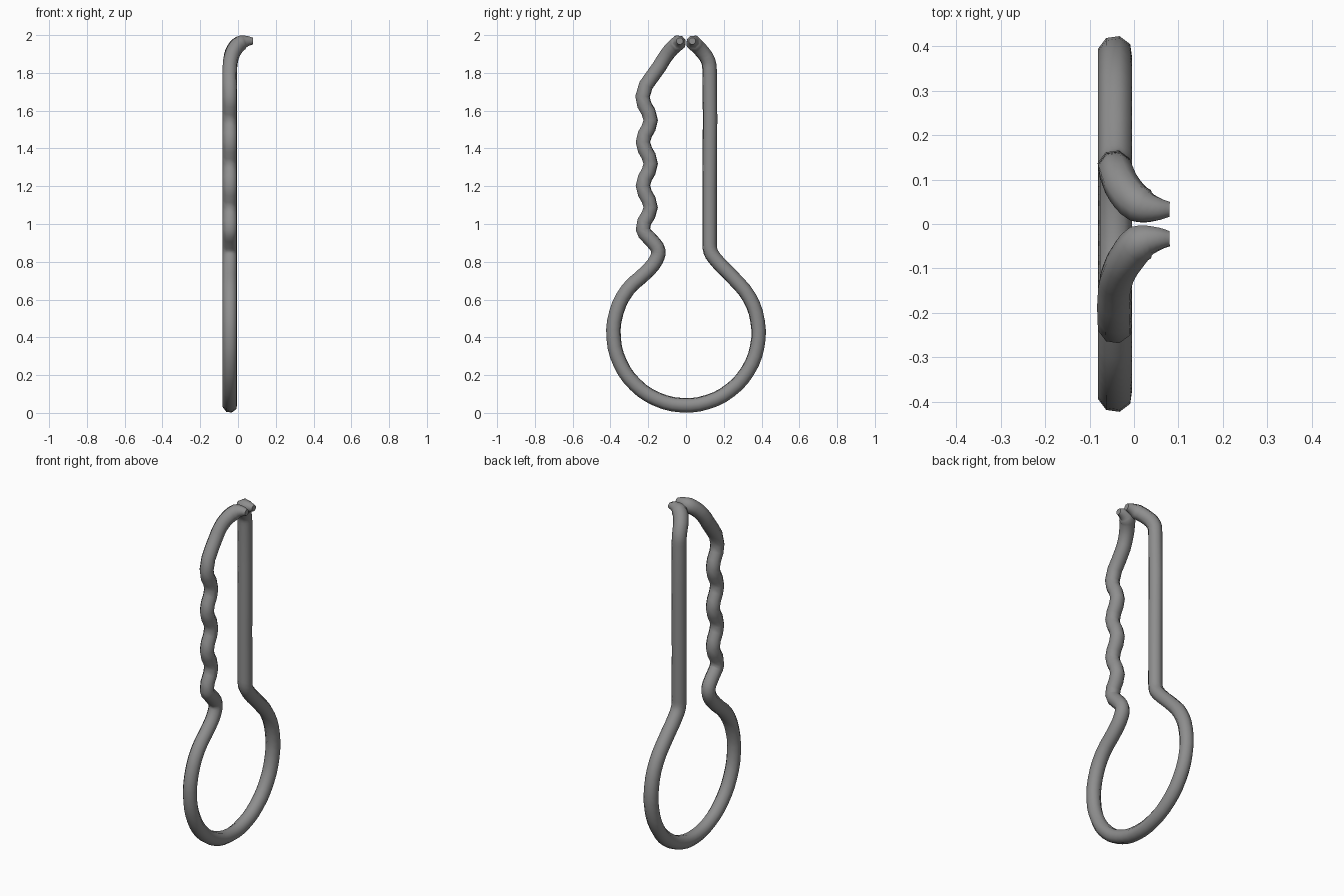
import bpy, math

if "Cube" in bpy.data.objects:
    bpy.data.objects.remove(bpy.data.objects["Cube"])

X = -0.0425          # plane the flat part of the wire lies in
R = 0.0395           # wire radius
CZ, CR = 0.424, 0.384  # loop centre height and radius

# hooked tip and straight arm: (x, y, z, relative thickness)
path = [(0.08, 0.033, 1.968, 0.46), (0.05, 0.034, 1.968, 0.74), (0.015, 0.042, 1.958, 1.08),
        (-0.02, 0.075, 1.925, 1.04), (-0.04, 0.117, 1.865, 1), (X, 0.125, 1.81, 1),
        (X, 0.125, 0.92, 1), (X, 0.130, 0.855, 1), (X, 0.160, 0.808, 1)]

# round loop
for i in range(15):
    a = math.radians(50 - 287 * i / 14)
    path.append((X, CR * math.cos(a), CZ + CR * math.sin(a), 1))

# neck bend and wavy arm
path += [(X, -0.158, 0.81, 1), (X, -0.147, 0.86, 1), (X, -0.180, 0.91, 1)]
for i in range(7):
    path.append((X, -0.228 if i % 2 == 0 else -0.187, 0.972 + 0.1155 * i, 1))
path[-1] = (X, -0.230, 1.675, 1)

# second hooked tip
path += [(X, -0.140, 1.835, 1), (-0.034, -0.108, 1.886, 1), (-0.015, -0.075, 1.928, 1.04),
         (0.015, -0.042, 1.958, 1.08), (0.05, -0.034, 1.968, 0.74), (0.08, -0.033, 1.968, 0.46)]

# eight-sided wire swept along the path
curve = bpy.data.curves.new("wire_clip", 'CURVE')
curve.dimensions = '3D'
curve.twist_mode = 'MINIMUM'
curve.resolution_u = 3
curve.bevel_depth = R
curve.bevel_resolution = 2
curve.use_fill_caps = True
spline = curve.splines.new('BEZIER')
spline.bezier_points.add(len(path) - 1)
for p, (x, y, z, r) in zip(spline.bezier_points, path):
    p.co = (x, y, z)
    p.radius = r
    p.tilt = math.radians(22.5)
    p.handle_left_type = p.handle_right_type = 'AUTO'

# dark grey metal
metal = bpy.data.materials.new("dark_metal")
metal.diffuse_color = (0.27, 0.27, 0.27, 1)
metal.use_nodes = True
metal.node_tree.nodes["Principled BSDF"].inputs["Base Color"].default_value = metal.diffuse_color
curve.materials.append(metal)

clip = bpy.data.objects.new("wire_clip", curve)
bpy.context.collection.objects.link(clip)
bpy.context.view_layer.objects.active = clip
clip.select_set(True)
bpy.ops.object.convert(target='MESH')
bpy.ops.object.shade_smooth_by_angle(angle=math.radians(60))
